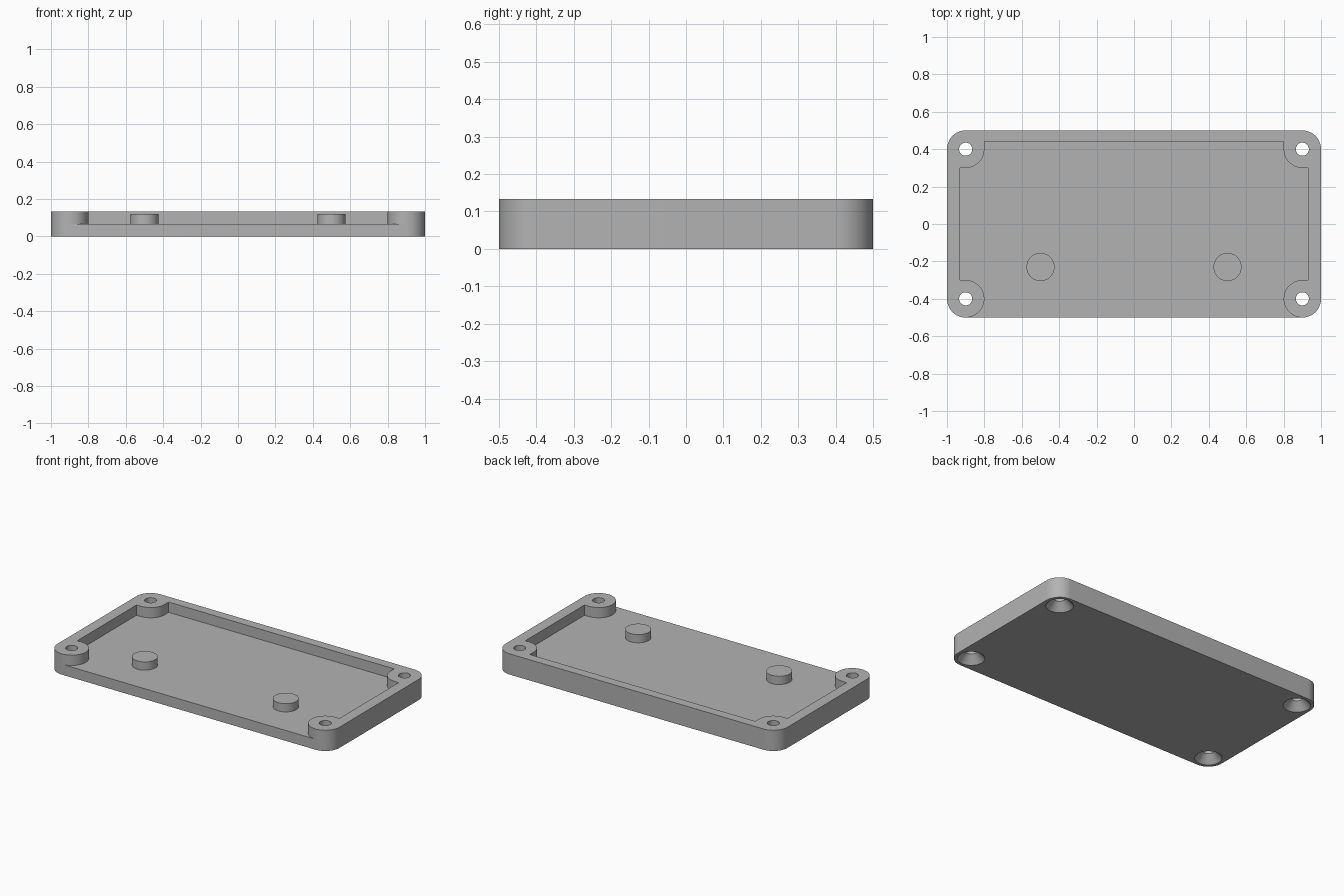
import bpy
import bmesh
from math import cos, sin, pi, radians

cube = bpy.data.objects.get("Cube")
if cube:
    bpy.data.objects.remove(cube, do_unlink=True)

HEIGHT, FLOOR = 0.133, 0.067
HX, HY, R = 0.9, 0.4, 0.1          # screw centres and corner radius

grey = bpy.data.materials.new("Mid Grey")
grey.use_nodes = True
colour = (0.45, 0.45, 0.45, 1)
grey.diffuse_color = colour
grey.node_tree.nodes["Principled BSDF"].inputs["Base Color"].default_value = colour


def arc(cx, cy, r, start, end, steps=16):
    angles = [radians(start + (end - start) * i / steps) for i in range(steps + 1)]
    return [(cx + r * cos(a), cy + r * sin(a)) for a in angles]


def loft(name, rings):
    """Solid through stacked rings, each given as (outline, height)."""
    bm = bmesh.new()
    loops = [[bm.verts.new((x, y, z)) for x, y in pts] for pts, z in rings]
    n = len(loops[0])
    bm.faces.new(loops[0])
    bm.faces.new(loops[-1])
    for a, b in zip(loops, loops[1:]):
        for i in range(n):
            j = (i + 1) % n
            bm.faces.new((a[i], a[j], b[j], b[i]))
    bmesh.ops.recalc_face_normals(bm, faces=bm.faces)
    mesh = bpy.data.meshes.new(name)
    bm.to_mesh(mesh)
    bm.free()
    obj = bpy.data.objects.new(name, mesh)
    bpy.context.collection.objects.link(obj)
    mesh.materials.append(grey)
    return obj


def circle(cx, cy, r):
    return arc(cx, cy, r, 0, 360, 48)[:-1]


def cut(target, cutter):
    cutter.hide_render = True
    mod = target.modifiers.new("cut", 'BOOLEAN')
    mod.operation, mod.solver, mod.object = 'DIFFERENCE', 'EXACT', cutter
    bpy.context.view_layer.objects.active = target
    bpy.ops.object.modifier_apply(modifier=mod.name)
    bpy.data.objects.remove(cutter, do_unlink=True)


# Rounded tray body
outline = (arc(HX, HY, R, 0, 90) + arc(-HX, HY, R, 90, 180)
           + arc(-HX, -HY, R, 180, 270) + arc(HX, -HY, R, 270, 360))
tray = loft("tray", [(outline, 0), (outline, HEIGHT)])

# Pocket that leaves the side and back walls and four corner bosses, open at the front
right = ([(HX, -0.6)] + arc(HX, -HY, R, 270, 90, 32) + [(0.93, -0.3), (0.93, 0.3)]
         + arc(HX, HY, R, 270, 180) + [(0.8, 0.44)])
left = [(-x, y) for x, y in reversed(right)]
pocket = right + left
cut(tray, loft("pocket_cutter", [(pocket, FLOOR), (pocket, 0.2)]))

# Screw holes, countersunk from below
for x in (-HX, HX):
    for y in (-HY, HY):
        profile = [(0.08, -0.05), (0.08, 0), (0.035, 0.05), (0.035, 0.2)]
        cut(tray, loft("screw_cutter", [(circle(x, y, r), z) for r, z in profile]))

# Round locating pegs on the floor
pegs = []
for side, x in (("right", -0.5), ("left", 0.5)):
    ring = circle(x, -0.23, 0.075)
    pegs.append(loft(side + "_peg", [(ring, FLOOR - 0.01), (ring, 0.12)]))

bpy.ops.object.select_all(action='DESELECT')
for obj in [tray] + pegs:
    obj.select_set(True)
bpy.context.view_layer.objects.active = tray
bpy.ops.object.shade_smooth_by_angle(angle=radians(30))
